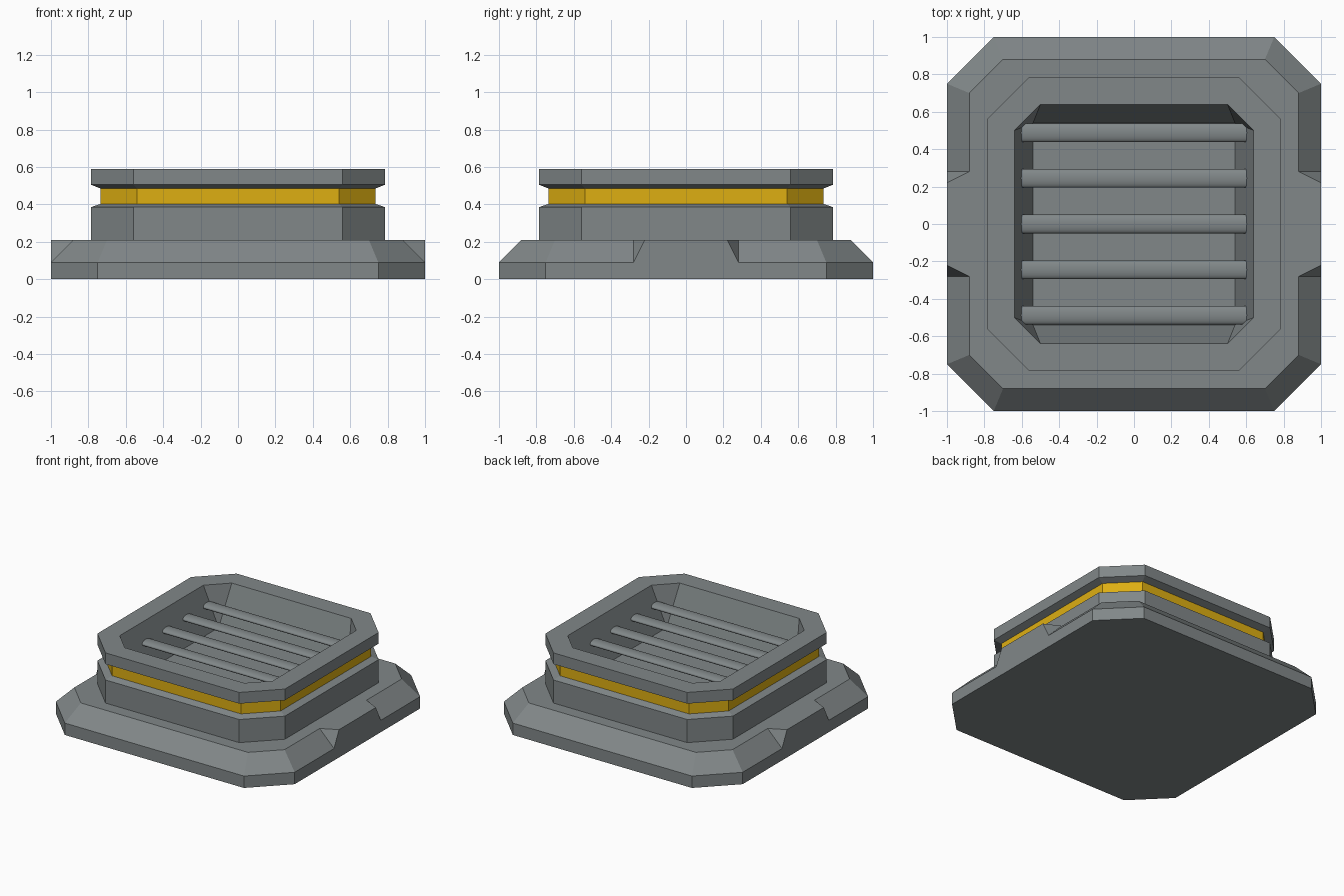
import bpy, bmesh, math

if "Cube" in bpy.data.objects:
    bpy.data.objects.remove(bpy.data.objects["Cube"])


def material(name, rgb):
    m = bpy.data.materials.new(name)
    m.diffuse_color = (*rgb, 1)
    m.use_nodes = True
    m.node_tree.nodes["Principled BSDF"].inputs["Base Color"].default_value = m.diffuse_color
    return m


GREY = material("grey metal", (0.22, 0.245, 0.25))
YELLOW = material("yellow band", (0.73, 0.43, 0.006))


def octagon(half, flat, z):
    # square ring with cut corners; flat = where the straight side ends
    return [(sx * a, sy * b, z) for sx, sy, a, b in (
        (1, -1, half, flat), (1, 1, half, flat), (1, 1, flat, half), (-1, 1, flat, half),
        (-1, 1, half, flat), (-1, -1, half, flat), (-1, -1, flat, half), (1, -1, flat, half))]


def finish(name, bm, mats):
    bmesh.ops.remove_doubles(bm, verts=bm.verts, dist=1e-5)
    bmesh.ops.recalc_face_normals(bm, faces=bm.faces)
    me = bpy.data.meshes.new(name)
    bm.to_mesh(me)
    bm.free()
    for m in mats:
        me.materials.append(m)
    ob = bpy.data.objects.new(name, me)
    bpy.context.collection.objects.link(ob)
    return ob


def loft(name, rings, mats, yellow_span=None):
    # stack octagon rings, cap both ends
    bm = bmesh.new()
    loops = [[bm.verts.new(p) for p in octagon(*r)] for r in rings]
    for k, (a, b) in enumerate(zip(loops, loops[1:])):
        for i in range(8):
            j = (i + 1) % 8
            f = bm.faces.new((a[i], a[j], b[j], b[i]))
            f.material_index = 1 if k == yellow_span else 0
    bm.faces.new(loops[0][::-1])
    bm.faces.new(loops[-1])
    return finish(name, bm, mats)


# Base slab with sloped rim
loft("base", [(1, 0.75, 0), (1, 0.75, 0.09), (0.88, 0.70, 0.21)], [GREY])

# Side tabs that fill the sloped rim
for side, s in (("right", 1), ("left", -1)):
    bm = bmesh.new()
    ends = []
    for t in (-1, 1):
        ends.append([bm.verts.new(p) for p in
                     ((s * 0.88, t * 0.28, 0.21), (s, t * 0.22, 0.21), (s, t * 0.28, 0.09))])
    for i in range(3):
        j = (i + 1) % 3
        if i != 2:  # the face against the rim stays open
            bm.faces.new((ends[0][i], ends[0][j], ends[1][j], ends[1][i]))
    for e in ends:
        bm.faces.new(e)
    finish(side + "_tab", bm, [GREY])

# Tower: grooved wall with yellow band, open top and sloped recess
loft("tower", [(0.785, 0.56, 0.21), (0.785, 0.56, 0.385), (0.735, 0.54, 0.403),
               (0.735, 0.54, 0.485), (0.785, 0.56, 0.505), (0.785, 0.56, 0.59),
               (0.64, 0.50, 0.59), (0.54, 0.54, 0.28)], [GREY, YELLOW], yellow_span=2)

# Flattened round grille bars
for n in range(5):
    bm = bmesh.new()
    bmesh.ops.create_cone(bm, cap_ends=True, segments=20, radius1=0.05, radius2=0.05, depth=1.24)
    for v in bm.verts:
        x, y, z = v.co
        v.co = (z, y + (n - 2) * 0.244, 0.455 + x * 0.4)
    bar = finish("grille_bar_%d" % (n + 1), bm, [GREY])
    bpy.context.view_layer.objects.active = bar
    bar.select_set(True)
    bpy.ops.object.shade_smooth_by_angle(angle=math.radians(50))
    bar.select_set(False)
